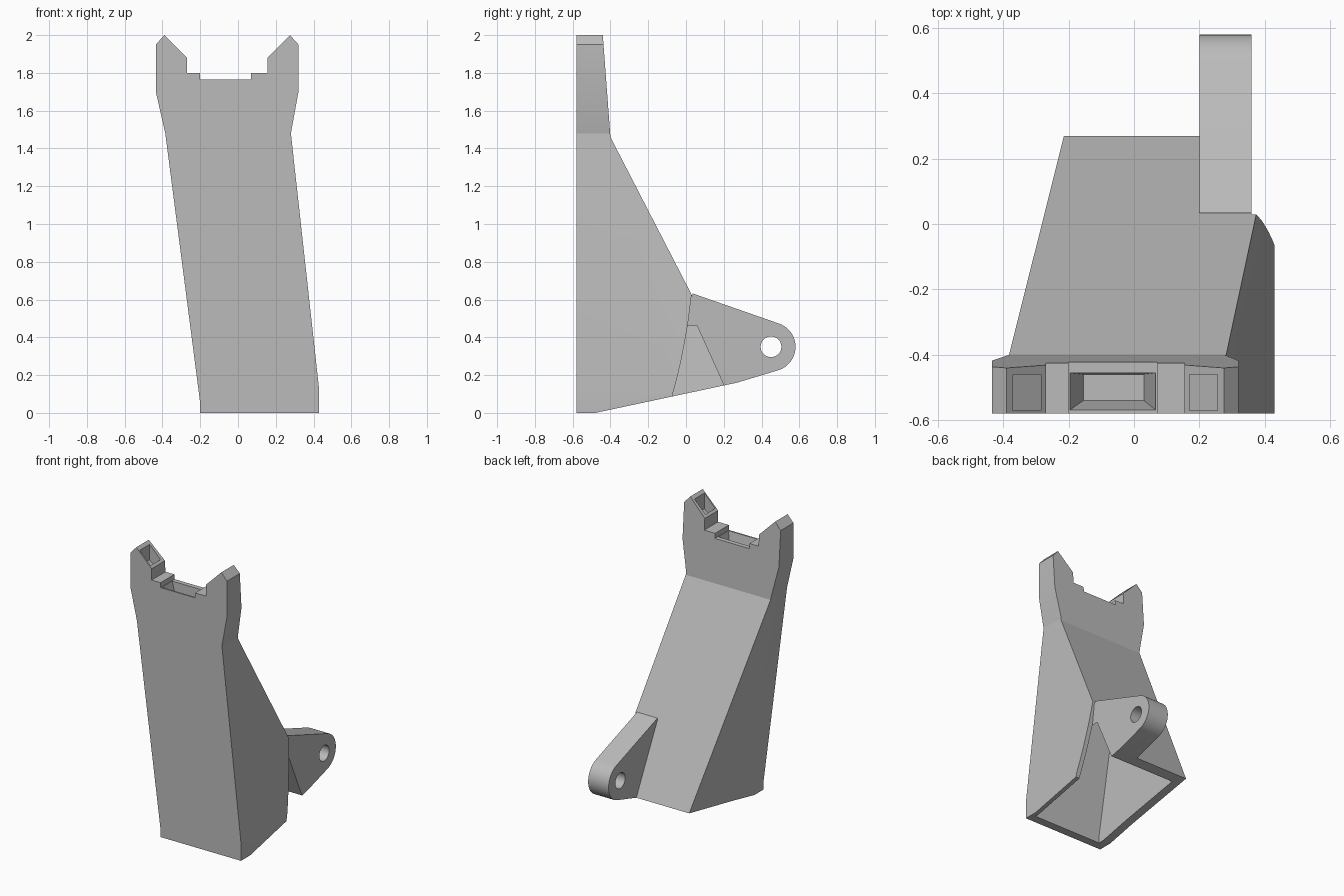
import bpy, bmesh
from math import cos, sin, radians

if "Cube" in bpy.data.objects:
    bpy.data.objects.remove(bpy.data.objects["Cube"], do_unlink=True)

grey = bpy.data.materials.new("plain grey")
grey.use_nodes = True
grey.diffuse_color = (0.5, 0.5, 0.5, 1)
grey.node_tree.nodes["Principled BSDF"].inputs["Base Color"].default_value = (0.5, 0.5, 0.5, 1)


def loft(name, ring_a, ring_b):
    """Solid between two matching rings of points."""
    bm = bmesh.new()
    a = [bm.verts.new(p) for p in ring_a]
    b = [bm.verts.new(p) for p in ring_b]
    bm.faces.new(a)
    bm.faces.new(b[::-1])
    for i in range(len(a)):
        j = (i + 1) % len(a)
        bm.faces.new((a[j], a[i], b[i], b[j]))
    bmesh.ops.recalc_face_normals(bm, faces=bm.faces)
    mesh = bpy.data.meshes.new(name)
    bm.to_mesh(mesh)
    bm.free()
    mesh.materials.append(grey)
    obj = bpy.data.objects.new(name, mesh)
    bpy.context.collection.objects.link(obj)
    return obj


def prism_y(name, xz, lo, hi):
    return loft(name, [(x, lo, z) for x, z in xz], [(x, hi, z) for x, z in xz])


def prism_x(name, yz, lo, hi):
    return loft(name, [(lo, y, z) for y, z in yz], [(hi, y, z) for y, z in yz])


def combine(obj, tool, operation):
    """Boolean the tool into the object and discard the tool."""
    mod = obj.modifiers.new("cut", "BOOLEAN")
    mod.object, mod.operation, mod.solver = tool, operation, "EXACT"
    bpy.context.view_layer.objects.active = obj
    bpy.ops.object.modifier_apply(modifier=mod.name)
    bpy.data.objects.remove(tool, do_unlink=True)


def disc(radius, start, end, count):
    angles = [radians(start + (end - start) * i / (count - 1)) for i in range(count)]
    return [(0.45 + radius * cos(t), 0.35 + radius * sin(t)) for t in angles]


# Body: leaning front outline crossed with the wedge side outline
front = [(-0.2, 0), (-0.2, 0.05), (-0.385, 1.48), (-0.435, 1.7), (-0.435, 1.95),
         (-0.39, 2), (-0.27, 1.88), (-0.27, 1.8), (-0.2, 1.8), (-0.2, 1.765),
         (0.07, 1.765), (0.07, 1.8), (0.155, 1.8), (0.155, 1.88), (0.275, 2),
         (0.32, 1.95), (0.32, 1.7), (0.28, 1.48), (0.43, 0.12), (0.43, 0)]
side = [(-0.7, -0.047), (0.27, 0.16), (-0.4, 1.46), (-0.445, 2.06), (-0.7, 2.1)]
body = prism_y("body", front, -0.58, 0.6)
combine(body, prism_x("side_outline", side, -1, 1), "INTERSECT")

# Hollow inside, open at the base
cavity = prism_y("cavity", [(-0.14, -0.1), (-0.14, 0.05), (-0.28, 1.1), (0.29, 1.1),
                            (0.4, 0.1), (0.4, -0.1)], -0.52, 0.6)
combine(cavity, prism_x("cavity_side", [(-0.6, -0.2), (0.36, -0.2), (0.05, 0.48),
                                        (-0.28, 1.2), (-0.6, 1.2)], -1, 1), "INTERSECT")
combine(body, cavity, "DIFFERENCE")

# Curved clearance cut beside the hinge lug
clearance = [(0.04, 0.72), (0.03, 0.63), (0.01, 0.47), (-0.008, 0.37), (-0.025, 0.28),
             (-0.046, 0.19), (-0.07, 0.1), (-0.1, 0), (0.8, 0), (0.8, 0.72)]
combine(body, prism_x("clearance", clearance, 0.36, 0.7), "DIFFERENCE")


# Tapered pocket in the head notch
def rect(x0, x1, y0, y1, z):
    return [(x0, y0, z), (x1, y0, z), (x1, y1, z), (x0, y1, z)]


combine(body, loft("notch_pocket", rect(-0.2, 0.07, -0.572, -0.455, 1.78),
                   rect(-0.155, 0.03, -0.54, -0.46, 1.62)), "DIFFERENCE")

# Pocket in each horn's sloping face
horn = [(-0.37, 2.05), (-0.285, 2.05), (-0.285, 1.8), (-0.37, 1.87)]
for xz in (horn, [(-0.115 - x, z) for x, z in horn]):
    combine(body, prism_y("horn_pocket", xz, -0.57, -0.46), "DIFFERENCE")

# Hinge lug with a round eye
outline = [(0.2, 0.147), (0.27, 0.16)] + disc(0.13, -73, 71, 25) + [(0.033, 0.633), (0.05, 0.48)]
lug = prism_x("hinge_lug", outline, 0.2, 0.36)
combine(lug, prism_x("eye", disc(0.055, 0, 348.75, 32), 0, 0.7), "DIFFERENCE")

# Smooth the round parts only
bpy.ops.object.select_all(action="DESELECT")
lug.select_set(True)
body.select_set(True)
bpy.context.view_layer.objects.active = lug
bpy.ops.object.shade_smooth_by_angle(angle=radians(15))
